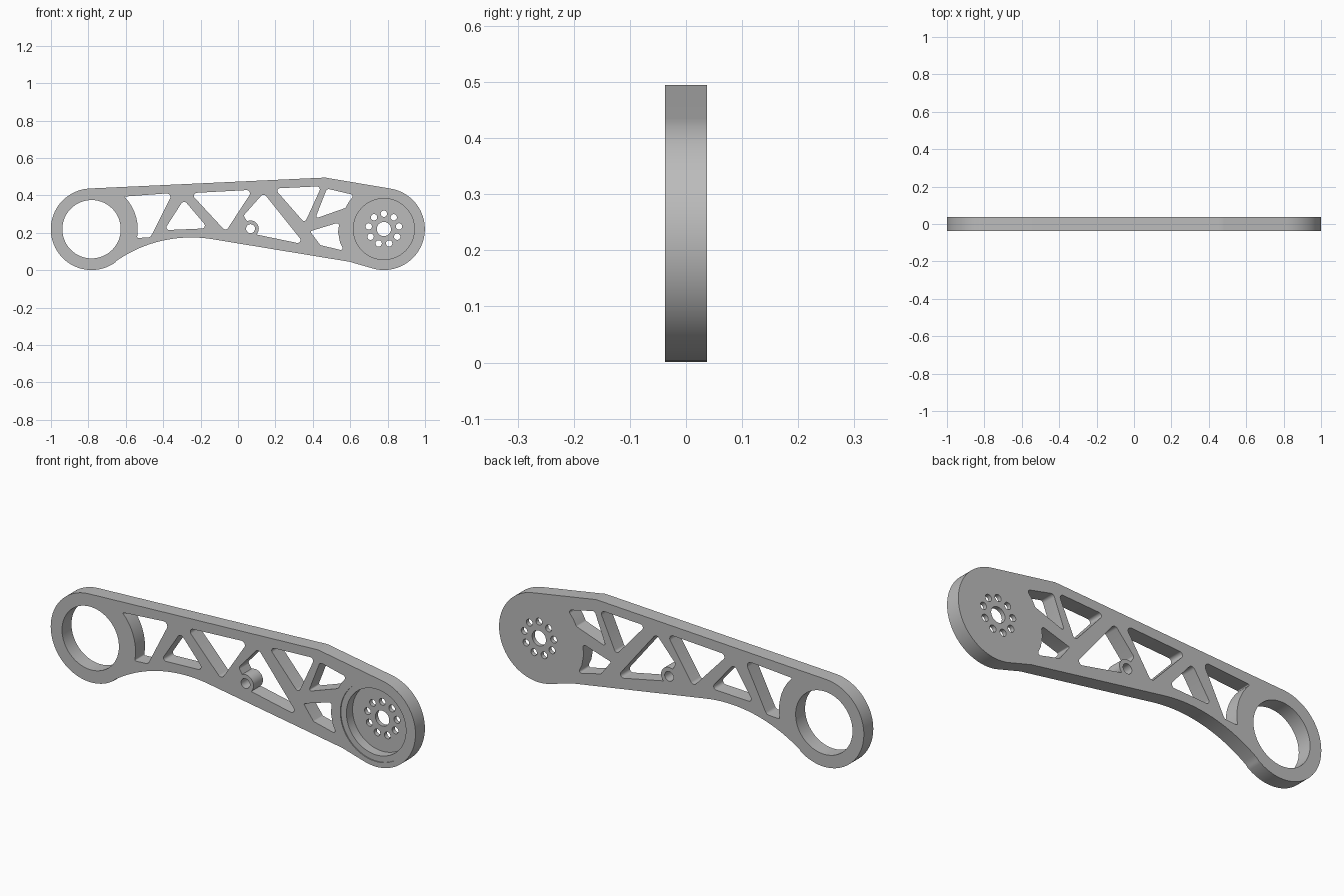
import bpy, bmesh, math
from mathutils import Vector

cube = bpy.data.objects.get("Cube")
if cube:
    bpy.data.objects.remove(cube, do_unlink=True)

HALF = 0.037             # half the plate thickness
RING = (-0.783, 0.219)   # centre of the open ring end
HUB = (0.78, 0.22)       # centre of the motor hub end
BOSS = (0.067, 0.222)    # centre of the small cable boss


def arc(centre, r, a0, a1, n=24):
    """Points along an arc, angles in degrees."""
    angles = [math.radians(a0 + (a1 - a0) * i / n) for i in range(n + 1)]
    return [(centre[0] + r * math.cos(a), centre[1] + r * math.sin(a)) for a in angles]


def circle(centre, r, n=64):
    return arc(centre, r, 0, 360, n)[:-1]


def rounded(points, steps=8):
    """Polygon outline; a third value on a point is its corner radius."""
    out = []
    for i, p in enumerate(points):
        c = Vector(p[:2])
        if len(p) == 2:
            out.append(c)
            continue
        u = (Vector(points[i - 1][:2]) - c)
        v = (Vector(points[(i + 1) % len(points)][:2]) - c)
        limit = 0.48 * min(u.length, v.length)
        u.normalize()
        v.normalize()
        half = u.angle(v) / 2
        setback = min(p[2] / math.tan(half), limit)
        r = setback * math.tan(half)
        mid = c + (u + v).normalized() * (r / math.sin(half))
        start, end = c + u * setback - mid, c + v * setback - mid
        for k in range(steps + 1):
            d = start.normalized().slerp(end.normalized(), k / steps)
            out.append(mid + d * r)
    return out


def prisms(name, outlines, y0, y1):
    """One object holding an extruded solid for each outline."""
    bm = bmesh.new()
    for outline in outlines:
        face = bm.faces.new([bm.verts.new((p[0], y0, p[1])) for p in outline])
        made = bmesh.ops.extrude_face_region(bm, geom=[face])["geom"]
        moved = [g for g in made if isinstance(g, bmesh.types.BMVert)]
        bmesh.ops.translate(bm, verts=moved, vec=(0, y1 - y0, 0))
    bmesh.ops.recalc_face_normals(bm, faces=bm.faces)
    mesh = bpy.data.meshes.new(name)
    bm.to_mesh(mesh)
    bm.free()
    obj = bpy.data.objects.new(name, mesh)
    bpy.context.collection.objects.link(obj)
    return obj


def cut(target, cutter):
    cutter.hide_render = True
    mod = target.modifiers.new("cut", "BOOLEAN")
    mod.operation = "DIFFERENCE"
    mod.solver = "EXACT"
    mod.object = cutter
    bpy.context.view_layer.objects.active = target
    bpy.ops.object.modifier_apply(modifier=mod.name)
    bpy.data.objects.remove(cutter, do_unlink=True)


# Arm plate: two round ends, a peaked top edge and an arched underside
outline = (arc(HUB, 0.219, -105, 80, 48)
           + [(0.485, 0.492), (0.47, 0.495), (0.45, 0.4945)]
           + arc(RING, 0.218, 92.7, 305.7, 56)
           + arc((-0.25, -0.525), 0.70, 125, 80.5)
           + [(0.597, 0.045)])
arm = prisms("arm_plate", [outline], -HALF, HALF)

# Lattice windows between the struts
ring_side = arc(RING, 0.247, 45, -11, 14)
ring_side[0] += (0.008,)
ring_side[-1] += (0.008,)
windows = [
    ring_side + [(-0.468, 0.176, 0.02), (-0.348, 0.413, 0.02)],
    [(-0.29, 0.377, 0.018), (-0.395, 0.214, 0.014), (-0.16, 0.224, 0.016)],
    [(-0.255, 0.412, 0.016), (-0.065, 0.207, 0.018), (0.08, 0.43, 0.018)],
    [(0.137, 0.413, 0.018), (0.03, 0.292, 0.012)]
    + arc(BOSS, 0.044, 115, -45, 18) + [(0.358, 0.137, 0.016)],
    [(0.195, 0.437, 0.014), (0.357, 0.252, 0.014), (0.447, 0.449, 0.016)],
    [(0.475, 0.436, 0.016), (0.413, 0.276, 0.008), (0.575, 0.333, 0.01),
     (0.592, 0.365), (0.622, 0.402, 0.012)],
    [(0.385, 0.208, 0.006), (0.542, 0.256, 0.012), (0.535, 0.205),
     (0.545, 0.15), (0.566, 0.104, 0.01), (0.44, 0.134, 0.01)],
]
holes = [rounded(w) for w in windows]

# Ring bore, boss bore, shaft hole and the circle of bolt holes
holes += [circle(RING, 0.156, 96), circle(BOSS, 0.024, 32), circle(HUB, 0.038, 40)]
holes += [circle(p, 0.017, 24) for p in arc(HUB, 0.082, 90, 410, 8)]

# Motor seat sunk into the front: a shallow step around a deep pocket
cut(arm, prisms("seat_step", [circle(HUB, 0.193, 96)], -0.1, -HALF + 0.005))
cut(arm, prisms("motor_pocket", [circle(HUB, 0.163, 96)], -0.1, -HALF + 0.053))
cut(arm, prisms("through_holes", holes, -0.1, 0.1))

# Single plain grey
grey = bpy.data.materials.new("plain_grey")
grey.use_nodes = True
colour = (0.5, 0.5, 0.5, 1)
grey.diffuse_color = colour
grey.node_tree.nodes["Principled BSDF"].inputs["Base Color"].default_value = colour
arm.data.materials.clear()
arm.data.materials.append(grey)

# Smooth curved walls with crisp edges
bpy.ops.object.select_all(action="DESELECT")
arm.select_set(True)
bpy.context.view_layer.objects.active = arm
bpy.ops.object.shade_smooth_by_angle(angle=math.radians(30))
